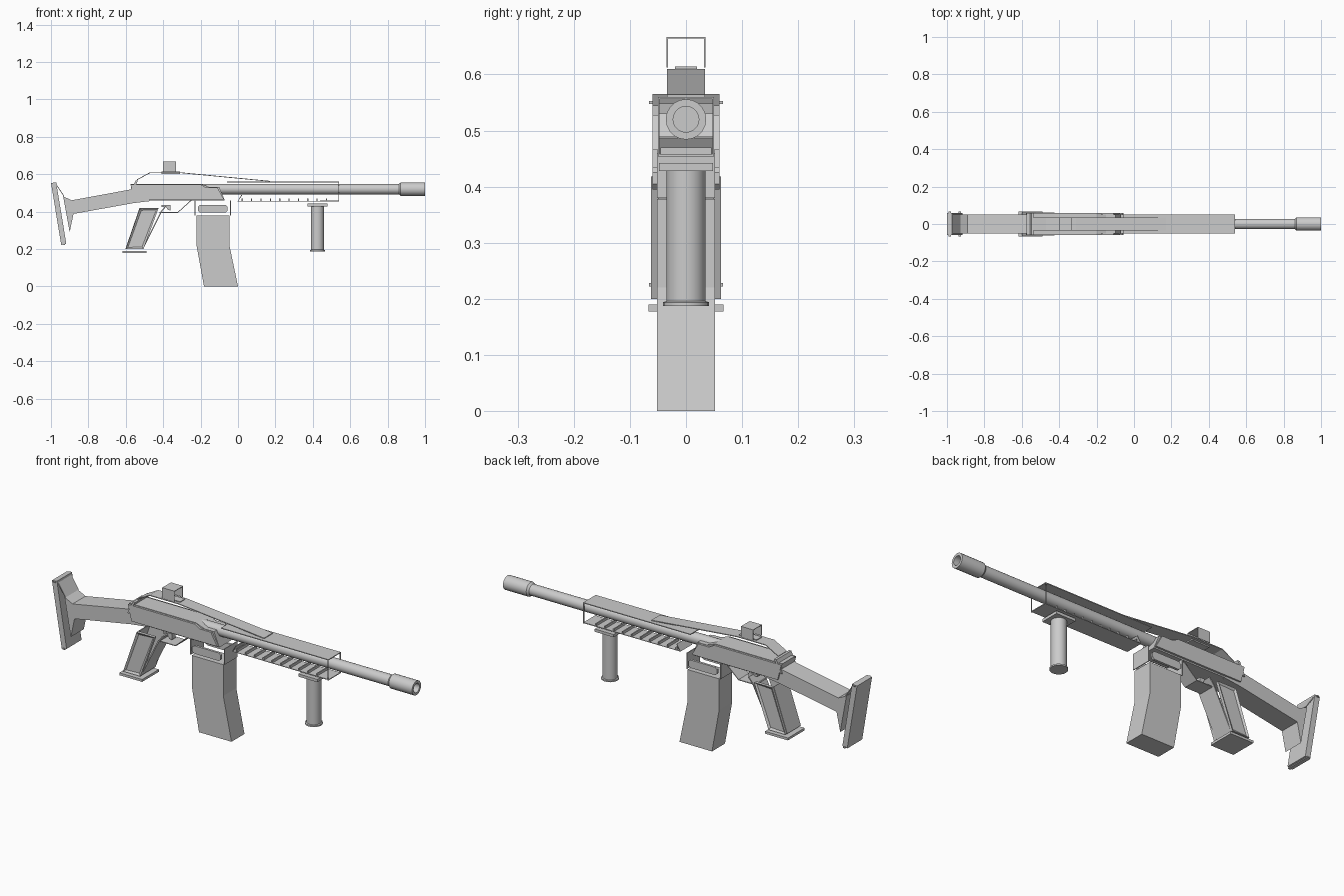
import bpy, bmesh
from math import pi
from mathutils import Matrix

if "Cube" in bpy.data.objects:
    bpy.data.objects.remove(bpy.data.objects["Cube"])


def finish(name, bm, smooth=False):
    bmesh.ops.recalc_face_normals(bm, faces=bm.faces)
    me = bpy.data.meshes.new(name)
    bm.to_mesh(me)
    bm.free()
    ob = bpy.data.objects.new(name, me)
    bpy.context.collection.objects.link(ob)
    if smooth:
        bpy.ops.object.select_all(action='DESELECT')
        ob.select_set(True)
        bpy.context.view_layer.objects.active = ob
        bpy.ops.object.shade_smooth_by_angle(angle=0.6)
    return ob


def prism(name, pts, y0, y1):
    """Extrude an x-z outline from y0 to y1."""
    bm = bmesh.new()
    a = [bm.verts.new((x, y0, z)) for x, z in pts]
    b = [bm.verts.new((x, y1, z)) for x, z in pts]
    bm.faces.new(a)
    bm.faces.new(b)
    n = len(pts)
    for i in range(n):
        bm.faces.new((a[i], a[(i + 1) % n], b[(i + 1) % n], b[i]))
    return finish(name, bm)


def box(name, x0, x1, y0, y1, z0, z1):
    return prism(name, [(x0, z0), (x1, z0), (x1, z1), (x0, z1)], y0, y1)


def sheet(name, pts, w, t=0.004):
    """Thin strip of half width w that follows an x-z path."""
    bm = bmesh.new()
    rows = [[bm.verts.new((x, s * w, z)) for s in (-1, 1)] for x, z in pts]
    for p, q in zip(rows, rows[1:]):
        bm.faces.new((p[0], p[1], q[1], q[0]))
    ob = finish(name, bm)
    mod = ob.modifiers.new("thickness", 'SOLIDIFY')
    mod.thickness = t
    mod.offset = 0
    return ob


def lathe(name, prof, origin, along_x, n=20):
    """Turn a (radius, distance) profile around the x or z axis."""
    bm = bmesh.new()
    vs = [bm.verts.new((r, 0, h)) for r, h in prof]
    es = [bm.edges.new(p) for p in zip(vs, vs[1:])]
    bmesh.ops.spin(bm, geom=vs + es, cent=(0, 0, 0), axis=(0, 0, 1),
                   angle=2 * pi, steps=n, use_merge=True)
    bmesh.ops.remove_doubles(bm, verts=bm.verts, dist=1e-5)
    m = Matrix.Translation(origin)
    if along_x:
        m = m @ Matrix.Rotation(pi / 2, 4, 'Y')
    bm.transform(m)
    return finish(name, bm, True)


# Barrel with hollow muzzle
lathe("barrel", [(0, -0.2), (0.028, -0.2), (0.028, 0.87)], (0, 0, 0.52), True)
lathe("muzzle", [(0.028, 0.86), (0.036, 0.87), (0.036, 1.0), (0.023, 1.0),
                 (0.023, 0.93), (0, 0.93)], (0, 0, 0.52), True)

# Receiver core and side plates
prism("receiver", [(-0.575, 0.548), (-0.2, 0.548), (-0.15, 0.53), (-0.1, 0.53),
                   (-0.07, 0.458), (-0.56, 0.458)], -0.05, 0.05)
for s, tag in ((-1, "front"), (1, "back")):
    prism("receiver_plate_" + tag,
          [(-0.575, 0.545), (-0.2, 0.545), (-0.17, 0.528), (-0.11, 0.528),
           (-0.075, 0.465), (-0.555, 0.465)], s * 0.05, s * 0.06)
prism("receiver_end_flange", [(-0.578, 0.5), (-0.57, 0.5), (-0.535, 0.565),
                              (-0.548, 0.565)], -0.06, 0.06)

# Sloping top cover and the flat handguard top
sheet("top_cover", [(-0.54, 0.57), (-0.47, 0.608), (-0.31, 0.608), (0.17, 0.562)], 0.034)
sheet("handguard_top", [(-0.06, 0.558), (0.54, 0.558)], 0.05)

# Lower handguard tray with cross slats
sheet("handguard_bottom", [(0.02, 0.488), (0.0, 0.456), (0.54, 0.456)], 0.047)
for i in range(10):
    x = 0.02 + i * 0.05
    box("slat_%d" % i, x, x + 0.006, -0.045, 0.045, 0.456, 0.47)

# Thin frame at the handguard front
for s in (-1, 1):
    box("front_frame_side", 0.537, 0.541, s * 0.05, s * 0.047, 0.454, 0.56)
    z = 0.507 + s * 0.051
    box("front_frame_bar", 0.537, 0.541, -0.05, 0.05, z - 0.002, z + 0.002)

# Sight: tube open towards the ends
for s in (-1, 1):
    box("sight_side", -0.4, -0.332, s * 0.035, s * 0.032, 0.612, 0.667)
box("sight_top", -0.4, -0.332, -0.035, 0.035, 0.664, 0.667)
box("sight_base", -0.41, -0.31, -0.02, 0.02, 0.6, 0.614)

# Magazine, its well, and rounded side pads
prism("magazine", [(-0.222, 0.378), (-0.046, 0.378), (-0.046, 0.22), (0, 0),
                   (-0.182, 0), (-0.222, 0.22)], -0.052, 0.052)
for x in (-0.23, -0.04):
    sheet("magazine_well_end", [(x, 0.38), (x, 0.46)], 0.052)
pad = [(-0.215, 0.405), (-0.205, 0.395), (-0.065, 0.395), (-0.055, 0.405),
       (-0.055, 0.425), (-0.065, 0.435), (-0.205, 0.435), (-0.215, 0.425)]
for s in (-1, 1):
    prism("magazine_well_pad", pad, s * 0.048, s * 0.06)

# Pistol grip: framed side panels, straps and base
for s in (-1, 1):
    prism("grip_panel", [(-0.525, 0.418), (-0.425, 0.418), (-0.505, 0.2),
                         (-0.6, 0.2)], s * 0.046, s * 0.054)
    rim = prism("grip_rim", [(-0.525, 0.418), (-0.425, 0.418), (-0.505, 0.2),
                             (-0.6, 0.2)], s * 0.054, s * 0.062)
    bm = bmesh.new()
    bm.from_mesh(rim.data)
    face = max(bm.faces, key=lambda f: s * f.calc_center_median().y)
    bmesh.ops.inset_region(bm, faces=[face], thickness=0.014, depth=0)
    for v in face.verts:
        v.co.y -= s * 0.007
    bm.to_mesh(rim.data)
    bm.free()
sheet("grip_front_strap", [(-0.385, 0.43), (-0.41, 0.4), (-0.51, 0.2)], 0.05, 0.006)
sheet("grip_rear_strap", [(-0.525, 0.418), (-0.6, 0.2)], 0.05)
box("grip_base", -0.618, -0.49, -0.067, 0.067, 0.178, 0.19)

# Trigger and guard
sheet("trigger_guard", [(-0.42, 0.395), (-0.322, 0.395), (-0.25, 0.46)], 0.04)
prism("trigger", [(-0.41, 0.435), (-0.36, 0.435), (-0.36, 0.405), (-0.375, 0.41),
                  (-0.385, 0.425), (-0.41, 0.425)], -0.015, 0.015)

# Fore grip
lathe("fore_grip", [(0, 0.187), (0.041, 0.187), (0.041, 0.194), (0.035, 0.196),
                    (0.035, 0.43), (0, 0.43)], (0.425, 0, 0), False)
box("fore_grip_mount", 0.372, 0.478, -0.048, 0.048, 0.428, 0.442)

# Stock, rear bracket and butt pad
prism("stock", [(-0.89, 0.46), (-0.575, 0.518), (-0.54, 0.53), (-0.47, 0.456),
                (-0.56, 0.445), (-0.895, 0.385)], -0.052, 0.052)
prism("stock_bracket", [(-0.935, 0.482), (-0.89, 0.46), (-0.88, 0.385),
                        (-0.9, 0.29)], -0.052, 0.052)
prism("butt_pad", [(-1.0, 0.553), (-0.972, 0.556), (-0.918, 0.228),
                   (-0.945, 0.222)], -0.06, 0.06)
for x, z in ((-0.985, 0.55), (-0.932, 0.225)):
    box("butt_pad_pin", x - 0.006, x + 0.006, -0.066, 0.066, z - 0.003, z + 0.003)
sheet("butt_top_strap", [(-0.972, 0.545), (-0.93, 0.482)], 0.052)
